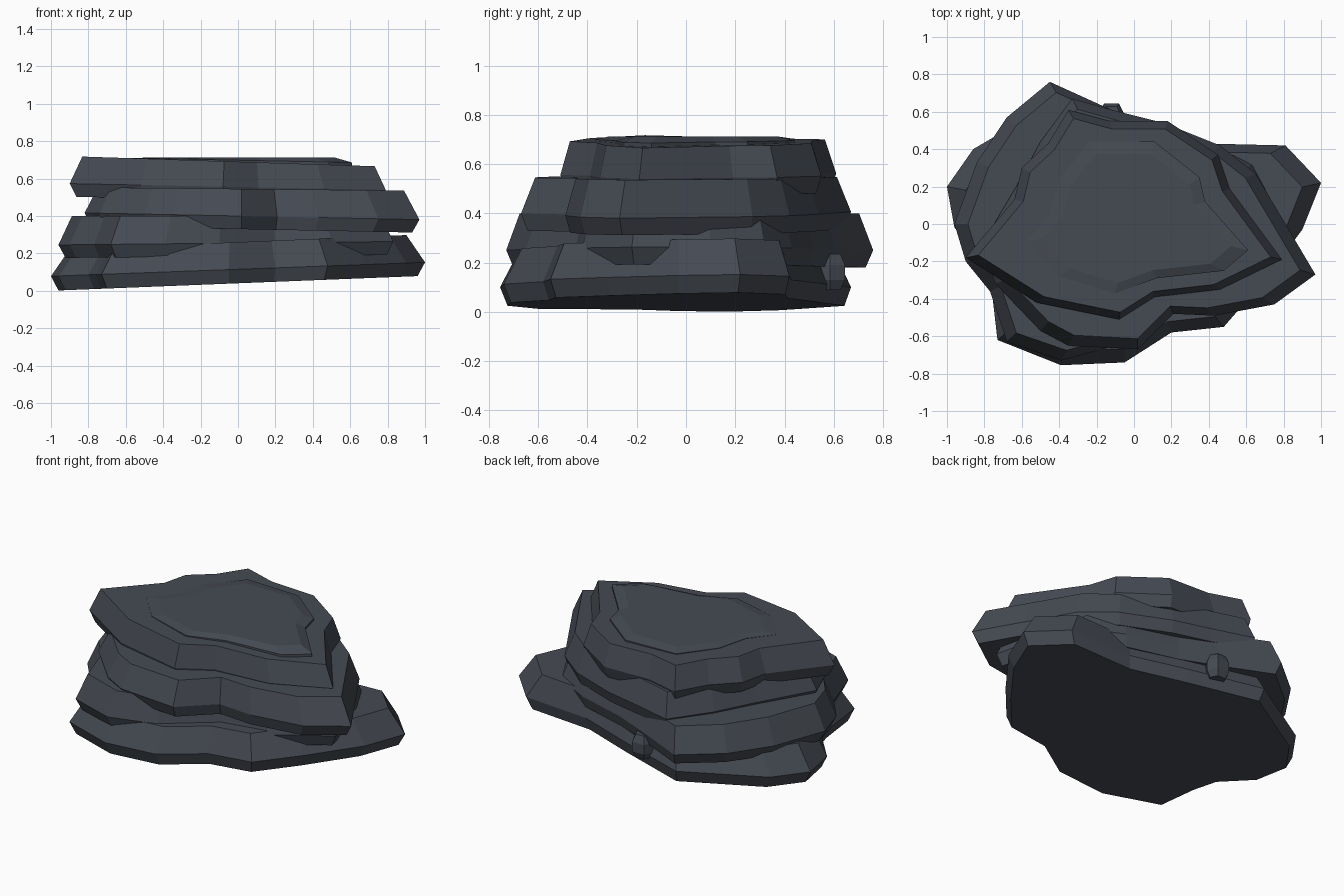
import bpy, bmesh

stone = bpy.data.materials.new("dark slate stone")
stone.diffuse_color = (0.060, 0.069, 0.086, 1)


def slab(name, outline, rings):
    """Loft an outline through rings of (scale, height, slope along x)."""
    bm = bmesh.new()
    n = len(outline)
    loops = []
    for s, z, slope in rings:
        loops.append([bm.verts.new((x * s, y * s, max(0, z + slope * x * s)))
                      for x, y in outline])
    for a, b in zip(loops, loops[1:]):
        for i in range(n):
            j = (i + 1) % n
            bm.faces.new((a[i], a[j], b[j], b[i]))
    bm.faces.new(loops[0][::-1])
    bm.faces.new(loops[-1])
    bmesh.ops.recalc_face_normals(bm, faces=bm.faces)
    me = bpy.data.meshes.new(name)
    bm.to_mesh(me)
    bm.free()
    me.materials.append(stone)
    ob = bpy.data.objects.new(name, me)
    bpy.context.collection.objects.link(ob)
    return ob


# Bottom slab, tilted up to the right
slab("base_slab",
     [(1.0, .22), (.81, .42), (.39, .43), (.05, .54), (-.40, .67), (-.86, .40),
      (-1, .2), (-.96, -.02), (-.80, -.2), (-.76, -.36), (-.73, -.62),
      (-.39, -.755), (-.05, -.74), (.2, -.58), (.48, -.55), (.68, -.32), (.9, -.03)],
     [(.96, .040, .040), (1, .115, .037), (.9, .26, .042)])

# Second slab, reaching out to the back left
slab("lower_middle_slab",
     [(.83, -.22), (.76, .1), (.64, .32), (.42, .43), (.1, .52), (-.12, .61),
      (-.45, .76), (-.68, .57), (-.84, .33), (-.96, 0), (-.9, -.2), (-.77, -.36),
      (-.68, -.63), (-.39, -.73), (-.1, -.65), (.2, -.45), (.5, -.42)],
     [(.96, .185, .01), (1, .255, .01), (.925, .40, 0)])

# Third slab, reaching out to the right
slab("upper_middle_slab",
     [(.97, -.27), (.81, 0), (.65, .27), (.46, .42), (.16, .54), (-.08, .60),
      (-.33, .67), (-.5, .44), (-.63, .2), (-.82, -.12), (-.74, -.32), (-.5, -.57),
      (-.35, -.65), (.02, -.67), (.21, -.48), (.43, -.49), (.75, -.43)],
     [(.96, .33, -.02), (1, .40, -.02), (.915, .545, -.01)])

# Top slab, tilted down to the right
slab("top_slab",
     [(.79, -.19), (.51, .19), (.45, .37), (.18, .55), (-.13, .55), (-.35, .61),
      (-.46, .43), (-.60, .30), (-.64, .13), (-.9, -.18), (-.52, -.42),
      (-.08, -.51), (.11, -.39), (.46, -.35)],
     [(.96, .485, -.02), (1, .555, -.02), (.925, .69, -.033)])

# Thin worn cap that sinks into the top slab on the left
slab("worn_cap",
     [(.61, -.14), (.38, .12), (.35, .25), (.11, .44), (-.24, .44), (-.40, .24),
      (-.45, .05), (-.57, -.09), (-.40, -.28), (-.1, -.37), (.12, -.29), (.48, -.25)],
     [(1, .64, 0), (1, .698, -.02), (.85, .712, 0)])

# Small stone chip stuck in the back face
chip = slab("stone_chip",
            [(.07, 0), (.04, .06), (-.04, .06), (-.07, 0), (-.04, -.06), (.04, -.06)],
            [(.7, .09, 0), (1, .13, 0), (1, .19, 0), (.7, .235, 0)])
chip.location = (-.12, .585, 0)
